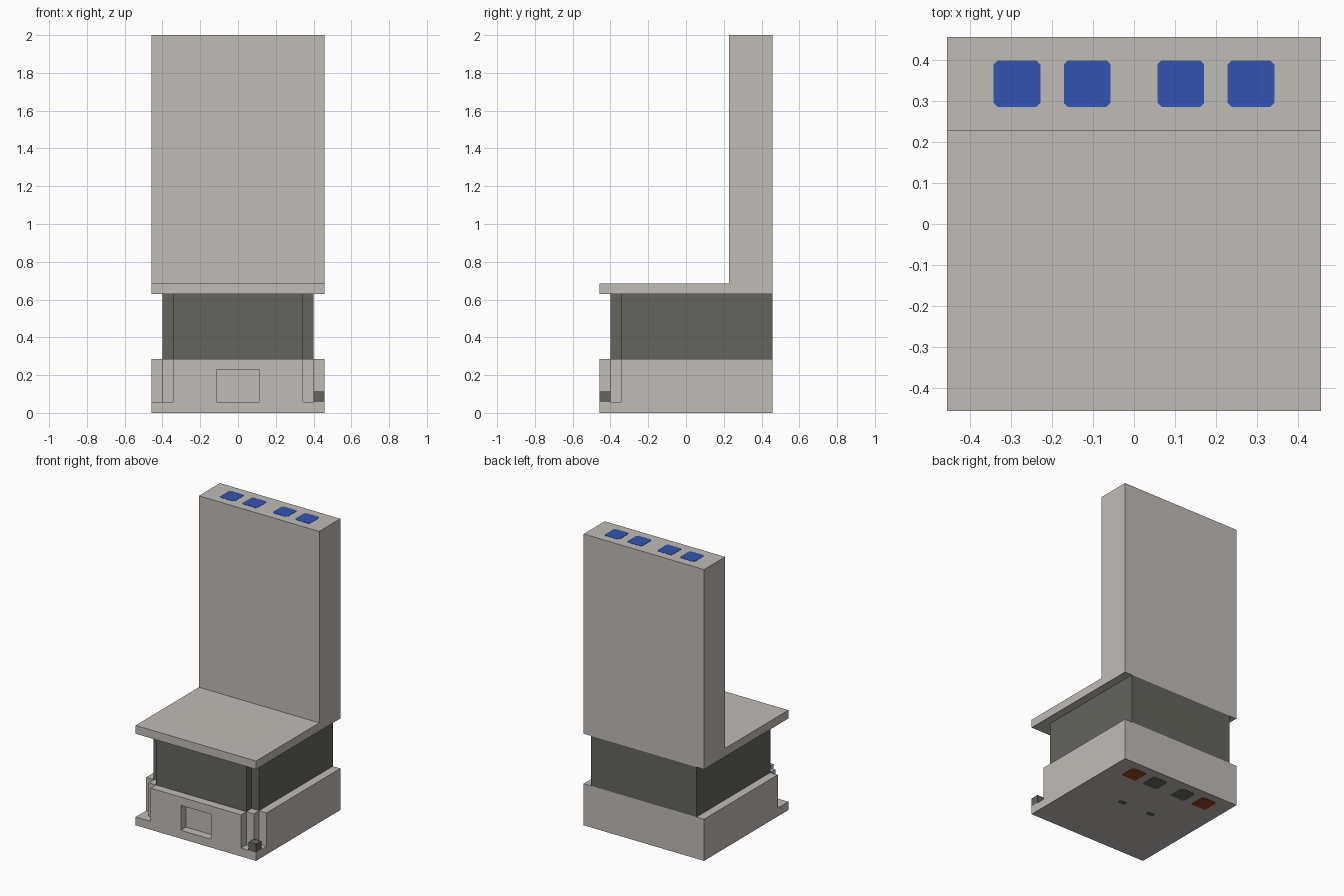
import bpy, bmesh

U = 2 / 35          # model unit: sixteen across, thirty-five high

if "Cube" in bpy.data.objects:
    bpy.data.objects.remove(bpy.data.objects["Cube"], do_unlink=True)


def material(name, rgb):
    mat = bpy.data.materials.new(name)
    mat.use_nodes = True
    colour = (*rgb, 1)
    mat.diffuse_color = colour
    mat.node_tree.nodes["Principled BSDF"].inputs["Base Color"].default_value = colour
    return mat


stone = material("warm_grey", (0.527, 0.497, 0.468))
dark = material("dark_grey", (0.130, 0.130, 0.112))
blue = material("blue", (0.032, 0.089, 0.434))
rust = material("rust_brown", (0.33, 0.062, 0.016))


def prism(name, outline, low, high, mat, axis="z"):
    """Extrude an outline along z (points are x, y) or x (points are y, z)."""
    bm = bmesh.new()

    def place(p, d):
        return (p[0] * U, p[1] * U, d * U) if axis == "z" else (d * U, p[0] * U, p[1] * U)

    face = bm.faces.new([bm.verts.new(place(p, low)) for p in outline])
    top = bmesh.ops.extrude_face_region(bm, geom=[face])["geom"]
    shift = (high - low) * U
    move = (0, 0, shift) if axis == "z" else (shift, 0, 0)
    bmesh.ops.translate(bm, vec=move, verts=[g for g in top if isinstance(g, bmesh.types.BMVert)])
    bmesh.ops.recalc_face_normals(bm, faces=bm.faces)
    mesh = bpy.data.meshes.new(name)
    bm.to_mesh(mesh)
    bm.free()
    mesh.materials.append(mat)
    obj = bpy.data.objects.new(name, mesh)
    bpy.context.collection.objects.link(obj)
    return obj


def rect(x0, x1, y0, y1):
    return [(x0, y0), (x1, y0), (x1, y1), (x0, y1)]


def carve(obj, cutters):
    for cutter in cutters:
        mod = obj.modifiers.new("cut", "BOOLEAN")
        mod.operation, mod.solver, mod.object = "DIFFERENCE", "EXACT", cutter
    bpy.context.view_layer.update()
    graph = bpy.context.evaluated_depsgraph_get()
    mesh = bpy.data.meshes.new_from_object(obj.evaluated_get(graph))
    obj.modifiers.clear()
    obj.data = mesh
    for cutter in cutters:
        bpy.data.objects.remove(cutter, do_unlink=True)


# Base with a front recess and stepped front corners
base = prism("base", rect(-8, 8, -8, 8), 0, 5, stone)
cutters = [prism("recess_cutter", rect(-2, 2, -9, -7), 1, 4, stone)]
for s in (-1, 1):
    step = [(6, -9), (9, -9), (9, -6), (7, -6), (7, -7), (6, -7)]
    cutters.append(prism("corner_cutter", [(s * x, y) for x, y in step], 1, 6, stone))
carve(base, cutters)

# Small block on the left front corner ledge
prism("corner_block", rect(7, 8, -8, -7), 1, 2, dark)

# Dark middle with notched front corners
half = [(6, -7), (6, -6), (7, -6), (7, 8)]
prism("middle", half + [(-x, y) for x, y in reversed(half)], 5, 11, dark)

# Seat and backrest as one L-shaped profile
prism("seat_and_back", [(-8, 11), (8, 11), (8, 35), (4, 35), (4, 12), (-8, 12)], -8, 8, stone, "x")


def patch(name, x, y, w, h, cut, z0, z1, mat):
    """Thin plate with clipped corners, centred on x, y."""
    a, b = w / 2, h / 2
    pts = [(a, b - cut), (a - cut, b), (cut - a, b), (-a, b - cut),
           (-a, cut - b), (cut - a, -b), (a - cut, -b), (a, cut - b)]
    prism(name, [(x + p, y + q) for p, q in pts], z0, z1, mat)


# Painted patches on the top and the underside
THIN = 0.03
for side, s in (("right", -1), ("left", 1)):
    for place, x, under in (("inner", 2, dark), ("outer", 5, rust)):
        patch(f"top_patch_{place}_{side}", s * x, 6, 2, 2, 0.18, 35 - THIN, 35 + THIN, blue)
        patch(f"foot_patch_{place}_{side}", s * x, 6, 2, 2, 0.18, -THIN, THIN, under)
    patch(f"foot_mark_{side}", s * 2, 0.4, 1, 0.55, 0.15, -THIN, THIN, dark)
